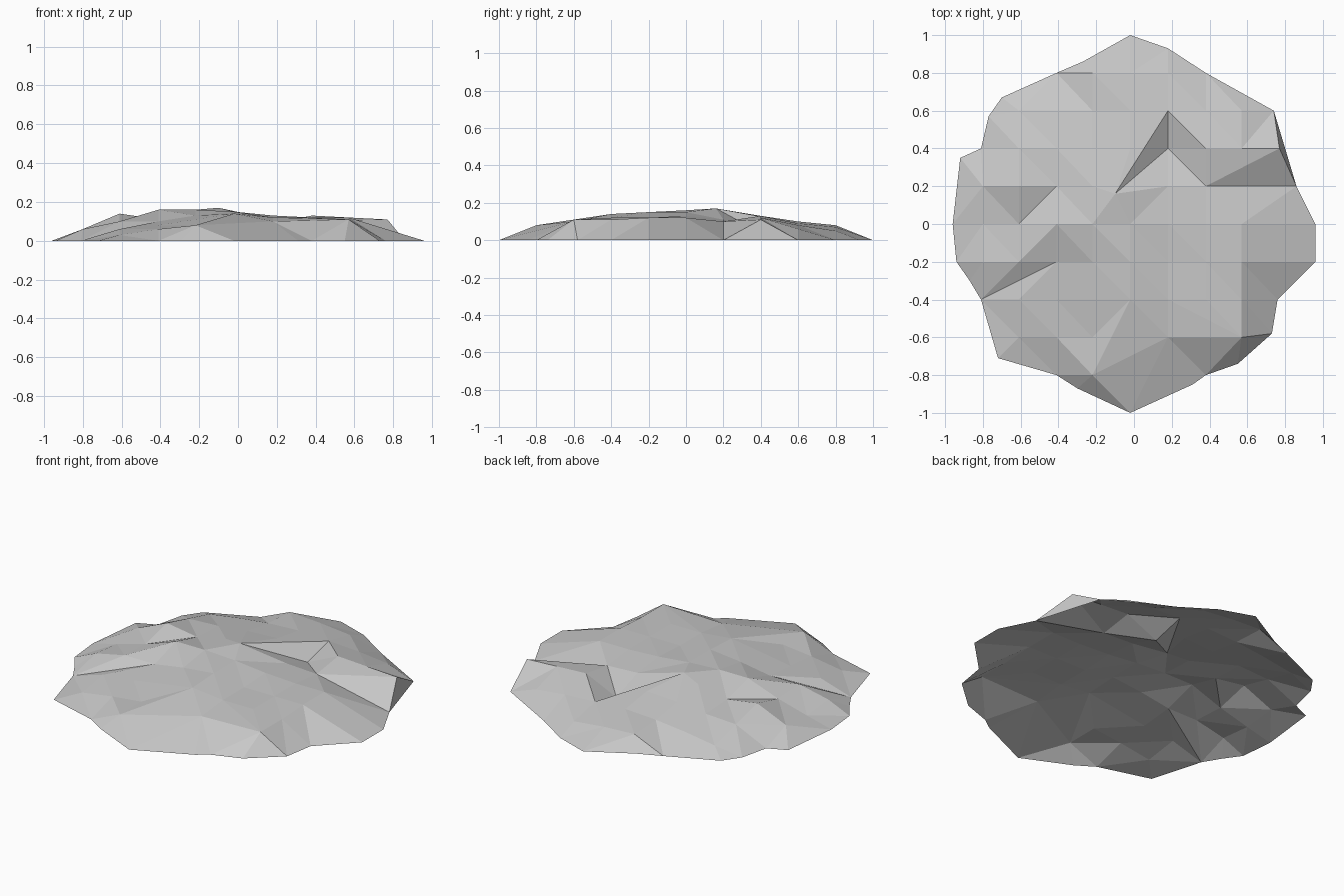
import bpy
import bmesh
from mathutils import Vector
from mathutils.geometry import delaunay_2d_cdt

if "Cube" in bpy.data.objects:
    bpy.data.objects.remove(bpy.data.objects["Cube"], do_unlink=True)

CM = 0.01  # the layout below is written in hundredths of a unit

# Irregular ground outline, clockwise from the back
OUTLINE = [
    (-2, 100), (18, 93), (38, 80), (74, 60), (86, 20), (96, 0), (96, -20),
    (76, -40), (73, -58), (55, -74), (38, -80), (31, -85), (-2, -100),
    (-30, -87), (-41, -80), (-72, -71), (-81, -40), (-87, -30), (-94, -20),
    (-96, 0), (-92, 35), (-81, 40), (-77, 57), (-70, 67), (-41, 80), (-27, 86),
]

# Relief heights on a regular grid, back row first; zero means no point there
COLUMNS = [-80, -61, -41, -22, -2, 18, 38, 57, 77]
ROW_STEP = 20
RELIEF = [
    [0, 0, 0, 8, 7, 5, 0, 0, 0],
    [0, 4, 7, 9, 10, 9, 8, 6, 0],
    [0, 9, 10, 12, 13, 4, 13, 12, 11],
    [6, 14, 11, 15, 0, 11, 10, 0, 0],
    [4, 9, 16, 16, 15, 13, 12, 12, 0],
    [6, 10, 10, 13, 15, 12, 12, 12, 0],
    [0, 6, 8, 11, 14, 12, 12, 11, 0],
    [0, 3, 6, 8, 0, 10, 0, 11, 0],
    [0, 0, 0, 8, 0, 0, 0, 0, 0],
]
SUMMIT = (-10, 16, 17)


def make_material(name, colour):
    material = bpy.data.materials.new(name)
    material.use_nodes = True
    material.diffuse_color = colour
    shader = material.node_tree.nodes["Principled BSDF"]
    shader.inputs["Base Color"].default_value = colour
    shader.inputs["Roughness"].default_value = 0.9
    return material


def relief_points():
    """Collect the raised points of the rock as scaled vectors."""
    points = [Vector(SUMMIT) * CM]
    middle = len(RELIEF) // 2
    for row, heights in enumerate(RELIEF):
        y = (middle - row) * ROW_STEP
        points += [Vector((x, y, z)) * CM for x, z in zip(COLUMNS, heights) if z]
    return points


def find_point(points, x, y):
    """Index of the point nearest to a plan position."""
    target = Vector((x, y)) * CM
    return min(range(len(points)), key=lambda i: (points[i].xy - target).length)


def build_rock(name, material):
    rim = [Vector((x, y, 0)) * CM for x, y in reversed(OUTLINE)]
    points = rim + relief_points()

    # Sharp creases kept as facet edges
    creases = [
        [(38, 40), (18, 60), (-10, 16), (18, 40), (38, 40)],  # cleft
        [(77, 40), (38, 20), (86, 20)],                       # right ledge
        [(-41, 0), (-61, -20), (-81, -40), (-41, -20)],       # left ledge
        [(-61, 0), (-41, 20)],                                # left notch
        [(-2, -40), (-22, -80)],                              # front ridge
        [(18, -40), (57, -60), (18, -60)],                    # front shoulder
    ]
    edges = []
    for crease in creases:
        path = [find_point(points, *spot) for spot in crease]
        edges += list(zip(path, path[1:]))

    # Triangulate the plan inside the outline, then lift to the relief
    plan, _, faces, sources, _, _ = delaunay_2d_cdt(
        [p.xy for p in points], edges, [list(range(len(rim)))], 1, 0.0001)

    bm = bmesh.new()
    verts = []
    for position, source in zip(plan, sources):
        height = points[source[0]].z if source else 0.1
        verts.append(bm.verts.new((position.x, position.y, height)))
    for face in faces:
        bm.faces.new([verts[i] for i in face])
    for face in bm.faces:
        face.normal_update()
        if face.normal.z < 0:
            face.normal_flip()
        face.smooth = False

    mesh = bpy.data.meshes.new(name)
    bm.to_mesh(mesh)
    bm.free()
    mesh.materials.append(material)
    rock = bpy.data.objects.new(name, mesh)
    bpy.context.collection.objects.link(rock)
    return rock


build_rock("flat_rock", make_material("stone grey", (0.58, 0.58, 0.58, 1)))
